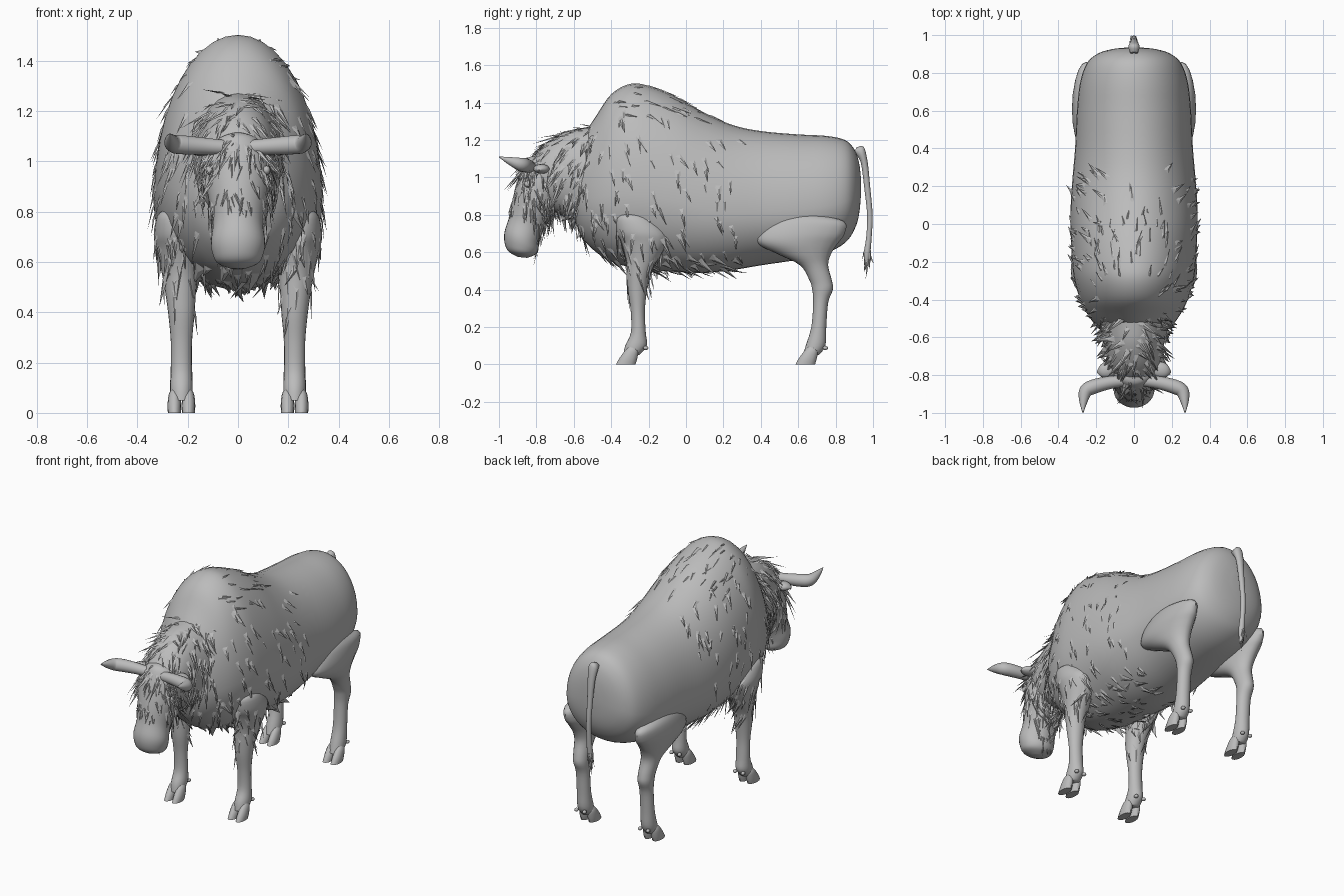
import bpy, math, random
from mathutils import Vector

random.seed(7)
cube = bpy.data.objects.get("Cube")
if cube:
    bpy.data.objects.remove(cube, do_unlink=True)

grey = bpy.data.materials.new("plain grey")
grey.use_nodes = True
grey.diffuse_color = (0.5, 0.5, 0.5, 1)
grey.node_tree.nodes["Principled BSDF"].inputs["Base Color"].default_value = (0.5, 0.5, 0.5, 1)


def make(name, verts, faces, smooth=True):
    mesh = bpy.data.meshes.new(name)
    mesh.from_pydata(verts, [], faces)
    mesh.materials.append(grey)
    obj = bpy.data.objects.new(name, mesh)
    bpy.context.collection.objects.link(obj)
    if smooth:
        bpy.context.view_layer.objects.active = obj
        bpy.ops.object.select_all(action='DESELECT')
        obj.select_set(True)
        bpy.ops.object.shade_smooth_by_angle(angle=math.radians(50))
    return obj


def spline(rows, steps):
    """Smooth the rows of a station list."""
    out = []
    for i in range(len(rows) - 1):
        a, b, c, d = (rows[max(0, min(len(rows) - 1, i + k))] for k in (-1, 0, 1, 2))
        for s in range(steps):
            t = s / steps
            out.append([0.5 * (2 * q + (r - p) * t + (2 * p - 5 * q + 4 * r - u) * t * t
                        + (3 * q - p - 3 * r + u) * t ** 3) for p, q, r, u in zip(a, b, c, d)])
    return out + [list(rows[-1])]


def loft(name, stations, side=1, bias=0.5, sides=28, steps=4):
    """Skin rings whose outline points (y0, z0) and (y1, z1) lie in the side plane;
    each station is y0, z0, y1, z1, middle x, half width."""
    verts, faces = [], []
    rings = spline(stations, steps)
    for y0, z0, y1, z1, x, w in rings:
        p, q = Vector((0, y0, z0)), Vector((0, y1, z1))
        mid = p.lerp(q, bias)
        for k in range(sides):
            a = math.tau * k / sides
            v = mid + ((q if math.sin(a) > 0 else p) - mid) * abs(math.sin(a))
            v.x = side * (x + w * math.cos(a))
            verts.append(v)
    for r in range(len(rings) - 1):
        for k in range(sides):
            a, b = r * sides + k, r * sides + (k + 1) % sides
            faces.append((a, b, b + sides, a + sides))
    faces += [tuple(range(sides))[::-1], tuple(range(len(verts) - sides, len(verts)))]
    obj = make(name, verts, faces)
    # Make every shell face outward
    bpy.ops.object.mode_set(mode='EDIT')
    bpy.ops.mesh.select_all(action='SELECT')
    bpy.ops.mesh.normals_make_consistent(inside=False)
    bpy.ops.object.mode_set(mode='OBJECT')
    return obj


def tube(name, points, radii, flat=1.0, sides=14):
    """Round tapering rod through a list of points."""
    verts, faces = [], []
    rows = spline([(*p, r) for p, r in zip(points, radii)], 4)
    path = [Vector(r[:3]) for r in rows]
    for i, r in enumerate(rows):
        d = (path[min(i + 1, len(path) - 1)] - path[max(i - 1, 0)]).normalized()
        u = d.cross(Vector((0, 0, 1))).normalized()
        v = u.cross(d)
        for k in range(sides):
            a = math.tau * k / sides
            verts.append(path[i] + (u * math.cos(a) + v * math.sin(a) * flat) * r[3])
    for i in range(len(rows) - 1):
        for k in range(sides):
            a, b = i * sides + k, i * sides + (k + 1) % sides
            faces.append((a, b, b + sides, a + sides))
    faces += [tuple(range(sides))[::-1], tuple(range(len(verts) - sides, len(verts)))]
    return make(name, verts, faces)


def fur(name, base, count, length, width, flow, keep, lift=0.2):
    """Scatter pointed tufts over the faces of a part chosen by the rule keep."""
    polys = [f for f in base.data.polygons if keep(f.center)]
    verts, faces = [], []
    for f in random.choices(polys, [f.area for f in polys], k=count):
        n = f.normal
        corners = [base.data.vertices[i].co for i in f.vertices[:4]]
        root = corners[0].lerp(corners[2], random.random()) - n * 0.004
        wild = Vector([random.gauss(0, 0.2) for _ in range(3)])
        d = Vector(flow) + wild
        d = (d - n * d.dot(n)).normalized() + n * lift * random.uniform(0.3, 1.3)
        across = d.cross(n).normalized() * width * random.uniform(0.35, 0.65)
        tip = root + d * length * random.uniform(0.6, 1.3)
        mid = root.lerp(tip, 0.3) + n * 0.006
        i = len(verts)
        verts += [root - across, root + across, mid, tip]
        faces += [(i, i + 1, i + 2), (i + 1, i + 3, i + 2), (i + 3, i, i + 2), (i, i + 3, i + 1)]
    return make(name, verts, faces, smooth=False)


def ball(name, loc, size):
    bpy.ops.mesh.primitive_uv_sphere_add(segments=14, ring_count=8, location=loc)
    obj = bpy.context.object
    obj.name, obj.scale = name, size
    obj.data.materials.append(grey)
    bpy.ops.object.shade_smooth()


# Humped trunk, from chest to rump
trunk = loft("body", [(y, b, y, t, 0, w) for y, b, t, w in [
    (-0.61, 0.85, 1.0, 0.03), (-0.59, 0.76, 1.12, 0.13), (-0.55, 0.67, 1.22, 0.19),
    (-0.48, 0.6, 1.33, 0.245), (-0.4, 0.55, 1.445, 0.285), (-0.3, 0.52, 1.5, 0.315),
    (-0.2, 0.505, 1.49, 0.328), (-0.05, 0.495, 1.43, 0.335), (0.1, 0.49, 1.345, 0.335),
    (0.25, 0.505, 1.28, 0.325), (0.4, 0.53, 1.248, 0.312), (0.6, 0.56, 1.23, 0.302),
    (0.75, 0.595, 1.222, 0.285), (0.85, 0.65, 1.2, 0.25), (0.9, 0.72, 1.15, 0.195),
    (0.925, 0.8, 1.08, 0.12), (0.935, 0.9, 1.0, 0.03)]], bias=0.4, sides=40)

# Neck and hanging head
neck = loft("neck", [
    (-0.42, 0.68, -0.38, 1.29, 0, 0.2), (-0.56, 0.74, -0.52, 1.27, 0, 0.18),
    (-0.67, 0.8, -0.64, 1.245, 0, 0.155), (-0.77, 0.86, -0.75, 1.18, 0, 0.13),
    (-0.84, 0.93, -0.83, 1.09, 0, 0.07)], bias=0.5)
head = loft("head", [
    (-0.81, 1.115, -0.77, 1.1, 0, 0.03), (-0.85, 1.1, -0.7, 1.05, 0, 0.09),
    (-0.885, 1.03, -0.67, 0.95, 0, 0.125), (-0.91, 0.95, -0.69, 0.85, 0, 0.125),
    (-0.93, 0.87, -0.73, 0.77, 0, 0.11), (-0.945, 0.79, -0.765, 0.71, 0, 0.1),
    (-0.97, 0.71, -0.785, 0.65, 0, 0.108), (-0.97, 0.65, -0.79, 0.61, 0, 0.1),
    (-0.95, 0.605, -0.81, 0.585, 0, 0.08), (-0.9, 0.575, -0.85, 0.57, 0, 0.025)])

# Leg outlines: front edge, back edge, middle x and half width at each height
front = [(-0.33, -0.26, 0.81, 0.265, 0.02), (-0.37, -0.19, 0.785, 0.26, 0.06),
         (-0.37, -0.11, 0.71, 0.25, 0.085), (-0.345, -0.1, 0.65, 0.24, 0.085),
         (-0.32, -0.15, 0.56, 0.232, 0.072), (-0.315, -0.195, 0.47, 0.228, 0.06),
         (-0.31, -0.21, 0.39, 0.225, 0.052), (-0.295, -0.22, 0.28, 0.225, 0.042),
         (-0.295, -0.215, 0.17, 0.225, 0.042), (-0.325, -0.21, 0.1, 0.225, 0.045),
         (-0.335, -0.25, 0.05, 0.225, 0.04)]
rear = [(0.55, 0.7, 0.803, 0.255, 0.03), (0.45, 0.845, 0.765, 0.255, 0.06),
        (0.385, 0.848, 0.7, 0.25, 0.078), (0.385, 0.81, 0.645, 0.245, 0.08),
        (0.49, 0.775, 0.59, 0.24, 0.07), (0.61, 0.76, 0.53, 0.235, 0.055),
        (0.66, 0.78, 0.45, 0.23, 0.048), (0.675, 0.785, 0.4, 0.228, 0.046),
        (0.68, 0.76, 0.33, 0.225, 0.042), (0.67, 0.75, 0.2, 0.225, 0.042),
        (0.64, 0.745, 0.1, 0.225, 0.045), (0.625, 0.71, 0.05, 0.225, 0.04)]

for s, hand in ((1, "left"), (-1, "right")):
    for part, rows, toe in (("front", front, -0.31), ("rear", rear, 0.65)):
        leg = loft(f"{hand}_{part}_leg", [(a, z, b, z, x, w) for a, b, z, x, w in rows], s, sides=20)
        # Cloven hoof and dewclaws
        for k in (-1, 1):
            x = 0.225 + k * 0.028
            loft(f"{hand}_{part}_hoof", [(toe - 0.065, 0, toe + 0.04, 0, x, 0.026),
                 (toe - 0.045, 0.035, toe + 0.05, 0.035, x, 0.027),
                 (toe - 0.015, 0.075, toe + 0.055, 0.075, x, 0.022),
                 (toe + 0.01, 0.1, toe + 0.04, 0.1, x, 0.008)], s, sides=12)
            ball(f"{hand}_{part}_dewclaw", (s * x, toe + 0.095, 0.088), (0.012, 0.014, 0.011))
        if part == "front":
            fur(f"{hand}_leg_fur", leg, 45, 0.13, 0.03, (0, 0.25, -1),
                lambda c: 0.42 < c.z < 0.72, 0.15)
    # Horn: thick sideways base, then a point turned forward
    tube(f"{hand}_horn", [(s * 0.05, -0.83, 1.055), (s * 0.13, -0.84, 1.06), (s * 0.21, -0.86, 1.065),
         (s * 0.255, -0.885, 1.07), (s * 0.268, -0.94, 1.088), (s * 0.27, -1.0, 1.11)],
         [0.03, 0.034, 0.038, 0.036, 0.022, 0.002])
    tube(f"{hand}_ear", [(s * 0.08, -0.76, 1.04), (s * 0.13, -0.77, 1.045),
         (s * 0.17, -0.78, 1.045), (s * 0.195, -0.785, 1.04)], [0.018, 0.042, 0.035, 0.006], 0.6)
    ball(f"{hand}_eye", (s * 0.113, -0.845, 0.965), (0.016, 0.02, 0.018))

# Tail and its tuft
tail = loft("tail", [(0.9, 1.13, 0.91, 1.16, 0, 0.02), (0.925, 1.1, 0.95, 1.165, 0, 0.03),
    (0.938, 1.06, 0.972, 1.08, 0, 0.024), (0.952, 0.95, 0.985, 0.95, 0, 0.018),
    (0.968, 0.8, 0.998, 0.8, 0, 0.015), (0.963, 0.68, 0.993, 0.68, 0, 0.016),
    (0.95, 0.59, 0.985, 0.59, 0, 0.018), (0.96, 0.53, 0.972, 0.53, 0, 0.004)], sides=14)
fur("tail_tuft", tail, 14, 0.09, 0.02, (0, 0, -1), lambda c: 0.55 < c.z < 0.64, 0.1)

# Shaggy coat
fur("flank_fur", trunk, 150, 0.1, 0.035, (0, 0.3, -1),
    lambda c: -0.5 < c.y < 0.3 and 0.55 < c.z < 1.35 and abs(c.x) > 0.12)
fur("hump_fur", trunk, 50, 0.1, 0.025, (0, 0.9, -0.5), lambda c: -0.4 < c.y < 0.2 and c.z > 1.3, 0.08)
fur("belly_fringe", trunk, 65, 0.1, 0.045, (0, 0.6, -0.5),
    lambda c: -0.5 < c.y < 0.25 and c.z < 0.6, 0.4)
fur("chest_fur", trunk, 50, 0.12, 0.03, (0, 0.1, -1), lambda c: c.y < -0.45 and c.z < 1.3)
fur("mane", neck, 230, 0.12, 0.03, (0, -0.25, -1), lambda c: c.y < -0.46, 0.3)
fur("cheek_fur", head, 110, 0.13, 0.024, (0, 0.15, -1), lambda c: c.z > 0.82 and c.y > -0.87, 0.25)
fur("face_fur", head, 40, 0.08, 0.022, (0, 0, -1), lambda c: c.z > 0.8 and c.y < -0.83, 0.08)
fur("beard", head, 36, 0.13, 0.022, (0, 0.2, -1), lambda c: 0.66 < c.z < 0.85 and c.y > -0.79, 0.15)
